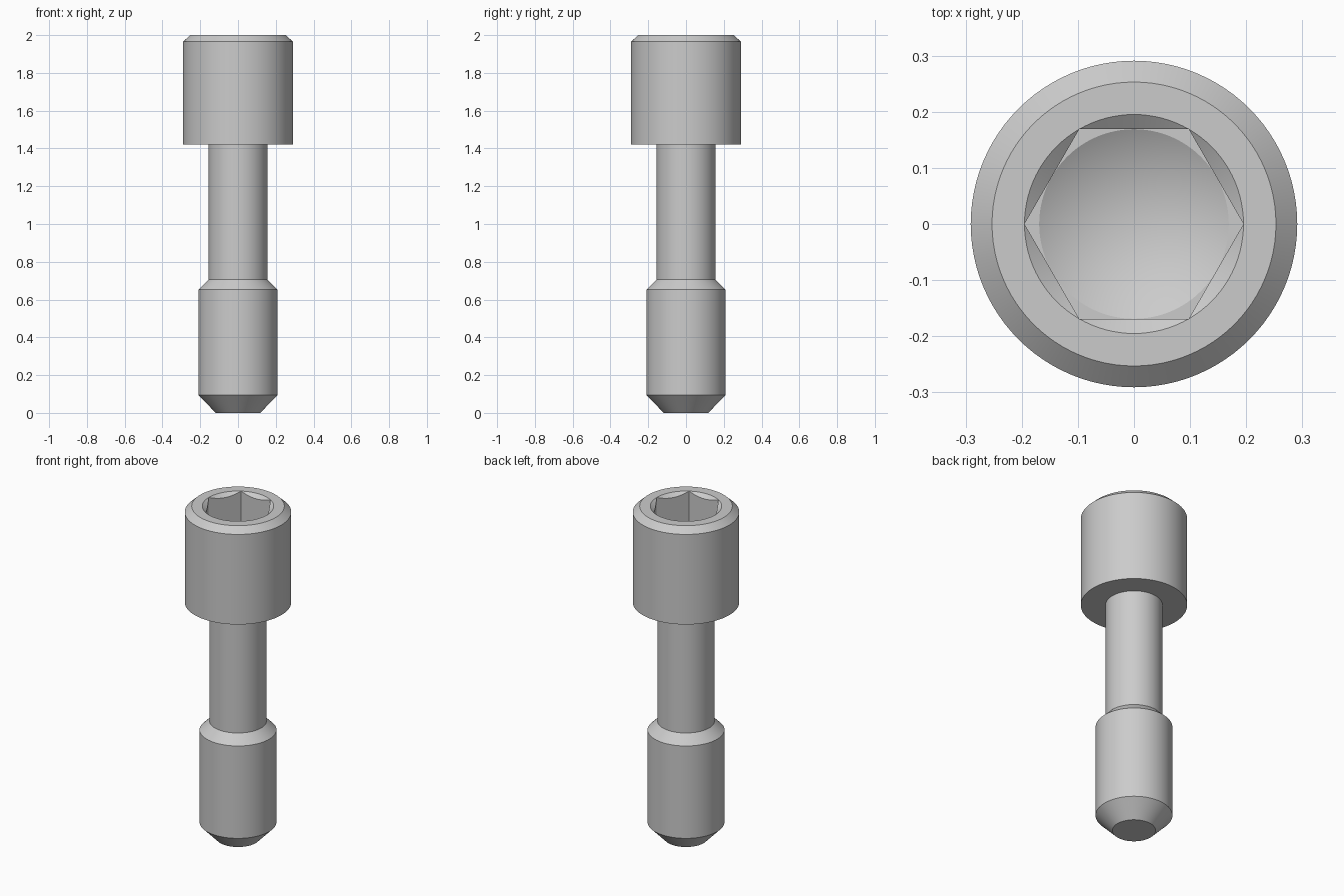
import bpy
import bmesh
from math import cos, sin, pi, radians

SEGMENTS = 96
APOTHEM = 0.169                        # half the width across the socket flats
CORNER = APOTHEM / cos(pi / 6)
TOP = 2.0

cube = bpy.data.objects.get("Cube")
if cube:
    bpy.data.objects.remove(cube, do_unlink=True)

steel = bpy.data.materials.new("grey_steel")
steel.use_nodes = True
steel.diffuse_color = (0.6, 0.6, 0.6, 1)
steel.node_tree.nodes["Principled BSDF"].inputs["Base Color"].default_value = (0.6, 0.6, 0.6, 1)


def circle(r, z):
    return lambda angle: (r, z)


def hex_radius(angle):
    return APOTHEM / cos((angle % (pi / 3)) - pi / 6)


def hexagon(z):
    return lambda angle: (hex_radius(angle), z)


def scallop(angle):
    """Where the conical lead-in meets the hexagonal socket walls."""
    r = hex_radius(angle)
    return r, TOP - 0.77 * (CORNER - r)


def lathe(name, rings):
    """Skin rings, listed from the top centre outward and down."""
    bm = bmesh.new()
    loops = []
    for ring in rings:
        loop = []
        for i in range(SEGMENTS):
            a = 2 * pi * i / SEGMENTS
            r, z = ring(a)
            loop.append(bm.verts.new((r * cos(a), r * sin(a), z)))
        loops.append(loop)
    for a, b in zip(loops, loops[1:]):
        for i in range(SEGMENTS):
            j = (i + 1) % SEGMENTS
            bm.faces.new((a[i], b[i], b[j], a[j]))
    bmesh.ops.remove_doubles(bm, verts=bm.verts[:], dist=0.00001)
    mesh = bpy.data.meshes.new(name)
    bm.to_mesh(mesh)
    bm.free()
    mesh.materials.append(steel)
    obj = bpy.data.objects.new(name, mesh)
    bpy.context.collection.objects.link(obj)
    bpy.ops.object.select_all(action="DESELECT")
    obj.select_set(True)
    bpy.context.view_layer.objects.active = obj
    bpy.ops.object.shade_smooth_by_angle(angle=radians(22))
    return obj


# Head with drilled hexagonal socket
floor = TOP - 0.28
lathe("socket_head", [
    circle(0, floor - 0.098), circle(APOTHEM, floor), hexagon(floor), scallop,
    circle(CORNER, TOP), circle(0.253, TOP), circle(0.291, 1.965),
    circle(0.291, 1.422), circle(0.156, 1.422),
])

# Slim shank between head and end
lathe("shank", [circle(0.156, 1.422), circle(0.156, 0.705)])

# Thicker end with sloped shoulder and chamfered tip
lathe("screw_end", [
    circle(0.156, 0.705), circle(0.21, 0.652), circle(0.21, 0.095),
    circle(0.118, 0), circle(0, 0),
])
